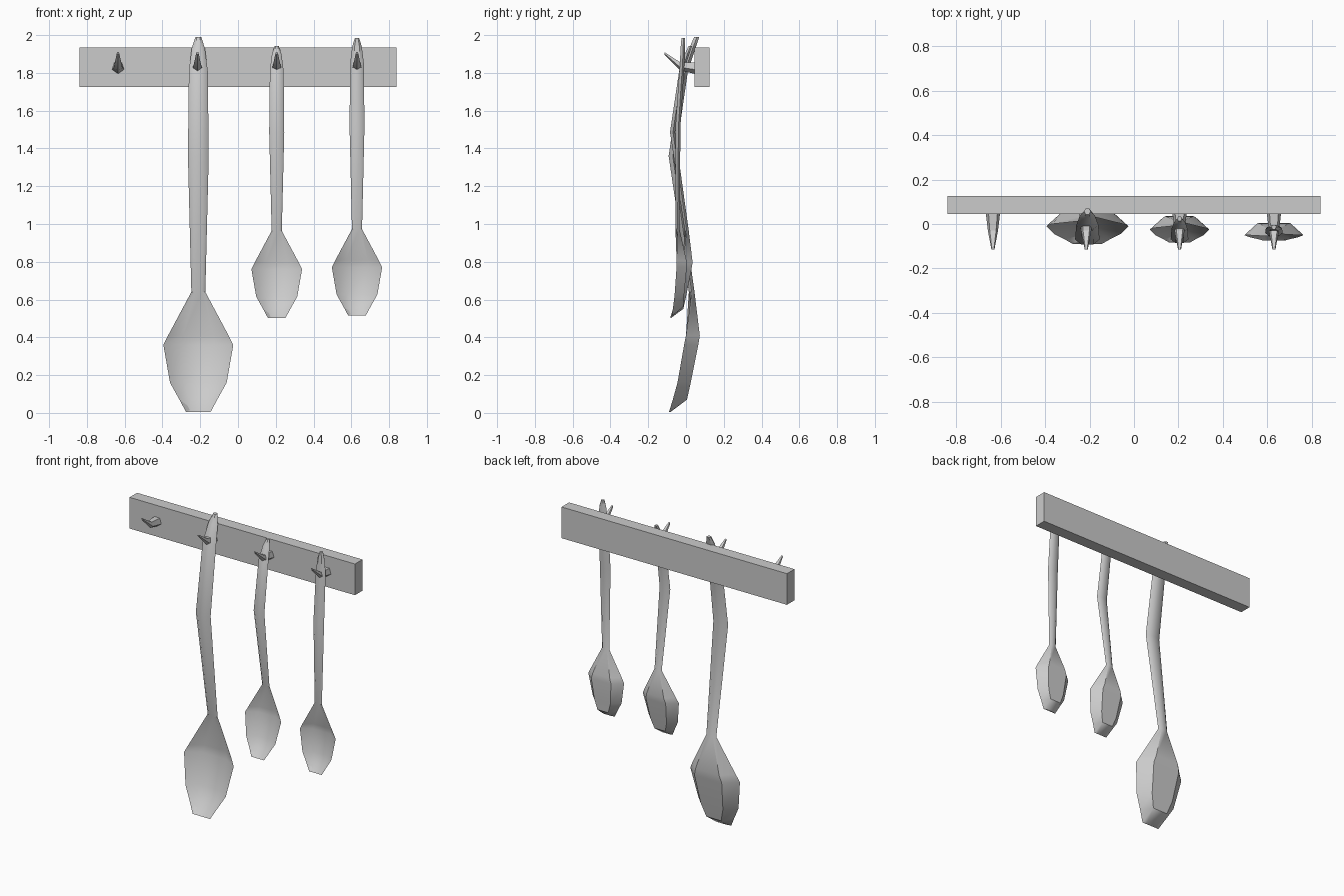
import bpy, bmesh
from math import cos, sin, pi, radians

cube = bpy.data.objects.get("Cube")
if cube:
    bpy.data.objects.remove(cube)

metal = bpy.data.materials.new("light grey")
metal.use_nodes = True
grey = (0.6, 0.6, 0.6, 1)
metal.diffuse_color = grey
metal.node_tree.nodes["Principled BSDF"].inputs["Base Color"].default_value = grey


def loft(name, rings, smooth=40):
    """Skin a row of equal rings and cap both ends."""
    bm = bmesh.new()
    loops = [[bm.verts.new(p) for p in ring] for ring in rings]
    n = len(loops[0])
    for a, b in zip(loops, loops[1:]):
        for i in range(n):
            j = (i + 1) % n
            bm.faces.new((a[i], a[j], b[j], b[i]))
    bm.faces.new(loops[0])
    bm.faces.new(loops[-1])
    bmesh.ops.recalc_face_normals(bm, faces=bm.faces)
    mesh = bpy.data.meshes.new(name)
    bm.to_mesh(mesh)
    bm.free()
    mesh.materials.append(metal)
    obj = bpy.data.objects.new(name, mesh)
    bpy.context.collection.objects.link(obj)
    bpy.ops.object.select_all(action='DESELECT')
    obj.select_set(True)
    bpy.context.view_layer.objects.active = obj
    bpy.ops.object.shade_smooth_by_angle(angle=radians(smooth))
    return obj


# Spoon stations from bowl tip to handle end:
# height, half width, rim depth, front offset, back offset
STATIONS = [
    (0.005, 0.065, -0.09, 0.0, 0.008),
    (0.07, 0.10, -0.07, 0.045, 0.075),
    (0.16, 0.15, -0.045, 0.055, 0.07),
    (0.36, 0.185, -0.01, 0.06, 0.075),
    (0.41, 0.16, 0.0, 0.055, 0.073),
    (0.64, 0.037, 0.03, -0.015, 0.015),
    (1.36, 0.055, -0.07, -0.022, 0.015),
    (1.81, 0.05, -0.005, -0.02, 0.015),
    (1.93, 0.035, 0.035, -0.018, 0.015),
    (1.99, 0.015, 0.058, -0.015, 0.012),
]
STRAIGHT = [-0.075, -0.068, -0.06, -0.05, -0.05, -0.045, -0.04, -0.018, -0.015, -0.013]


def spoon(name, x, base, scale, shift, depths=None, stretch=1.0):
    rings = []
    for i, (z, w, y, f, b) in enumerate(STATIONS):
        y = depths[i] if depths else y * scale + shift
        if z > 0.7:
            z *= stretch
        w, f, b = w * scale, f * scale, b * scale
        section = [(-w, 0), (-w * .5, f), (w * .5, f), (w, 0), (w * .55, b), (-w * .55, b)]
        rings.append([(x + px, y + py, base + z * scale) for px, py in section])
    return loft(name, rings)


spoon("large_spoon", -0.21, 0, 1.0, 0)
spoon("medium_spoon", 0.205, 0.5, 0.725, -0.018)
spoon("straight_spoon", 0.63, 0.512, 0.72, 0, STRAIGHT, 1.028)

# Wall board
loft("wall_board", [[(x, 0.045, 1.725), (x, 0.125, 1.725), (x, 0.125, 1.935), (x, 0.045, 1.935)]
                    for x in (-0.84, 0.84)])

# Upturned pegs: depth, height, radius
PEG = [(0.05, 1.828, 0.034), (-0.03, 1.836, 0.024), (-0.115, 1.905, 0.007)]
for k, x in enumerate((-0.635, -0.215, 0.205, 0.63)):
    loft(f"peg_{k + 1}", [[(x + r * sin(a * 2 * pi / 5), y, z - r * cos(a * 2 * pi / 5))
                           for a in range(5)] for y, z, r in PEG], 30)
